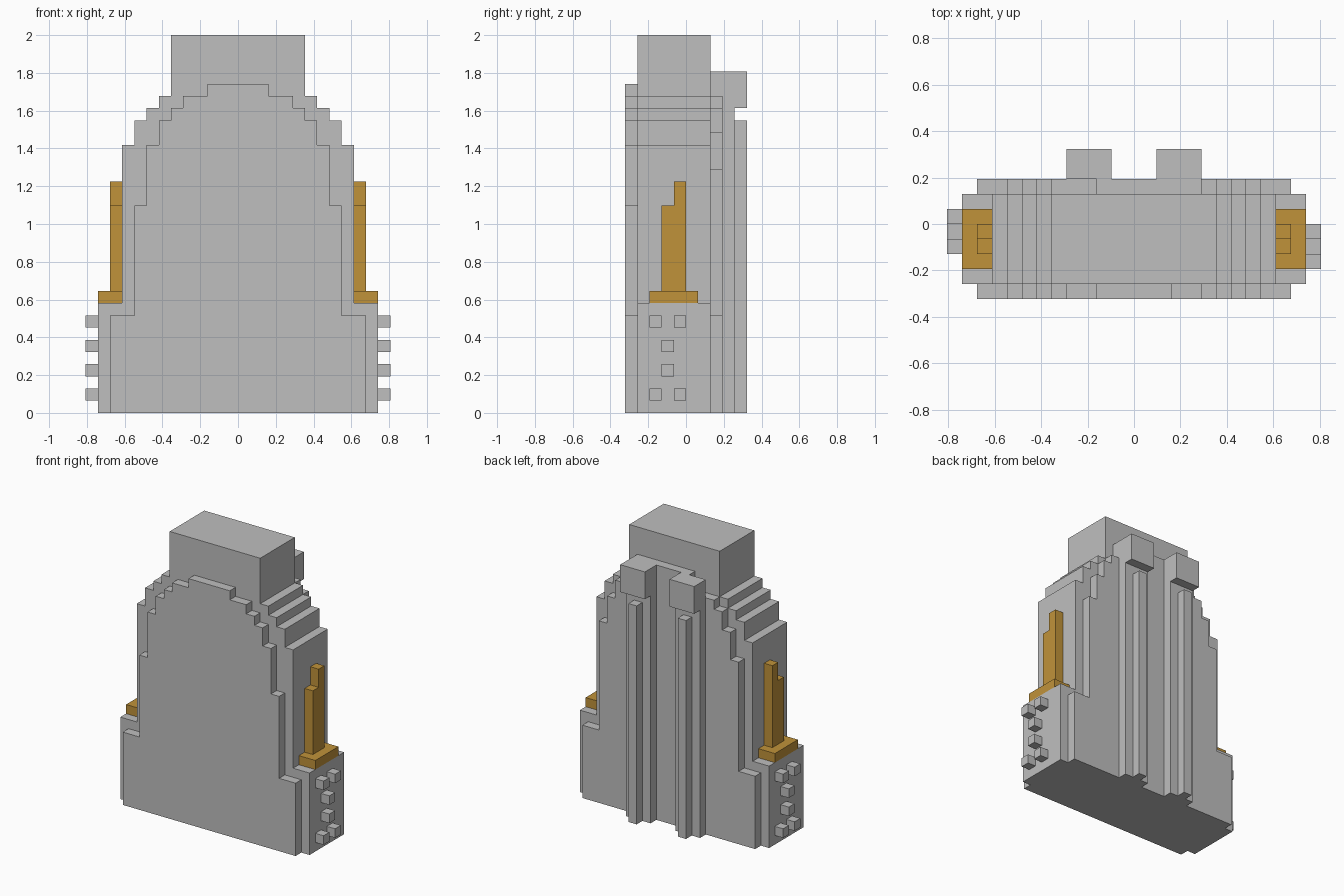
import bpy
import bmesh

U = 2 / 31  # one block unit

cube = bpy.data.objects.get("Cube")
if cube:
    bpy.data.objects.remove(cube, do_unlink=True)


def material(name, rgb):
    m = bpy.data.materials.new(name)
    m.use_nodes = True
    m.diffuse_color = (*rgb, 1)
    m.node_tree.nodes["Principled BSDF"].inputs["Base Color"].default_value = (*rgb, 1)
    return m


stone = material("stone grey", (0.52, 0.52, 0.52))
gold = material("gold", (0.53, 0.29, 0.042))


def prism(name, outline, start, offset, mat):
    """Extrude a flat outline (block units) by an offset vector."""
    bm = bmesh.new()
    face = bm.faces.new([bm.verts.new(start(a, b)) for a, b in outline])
    ext = bmesh.ops.extrude_face_region(bm, geom=[face])
    moved = [v for v in ext["geom"] if isinstance(v, bmesh.types.BMVert)]
    bmesh.ops.translate(bm, verts=moved, vec=offset)
    bmesh.ops.recalc_face_normals(bm, faces=bm.faces)
    bmesh.ops.scale(bm, verts=bm.verts, vec=(U, U, U))
    mesh = bpy.data.meshes.new(name)
    bm.to_mesh(mesh)
    bm.free()
    mesh.materials.append(mat)
    obj = bpy.data.objects.new(name, mesh)
    bpy.context.collection.objects.link(obj)
    return obj


def stepped_slab(name, tiers, y0, y1):
    """Symmetric stepped outline; tiers are (half width, top height)."""
    right, z = [], 0
    for half, top in tiers:
        right += [(half, z), (half, top)]
        z = top
    outline = right + [(-x, h) for x, h in reversed(right)]
    prism(name, outline, lambda a, b: (a, y0, b), (0, y1 - y0, 0), stone)


def box(name, x, y, z, mat=stone):
    outline = [(x[0], y[0]), (x[1], y[0]), (x[1], y[1]), (x[0], y[1])]
    prism(name, outline, lambda a, b: (a, b, z[0]), (0, 0, z[1] - z[0]), mat)


# Main body layers
stepped_slab("core_body", [(11.5, 9), (9.5, 22), (8.5, 24), (7.5, 25), (6.5, 26), (5.5, 31)], -4, 2)
stepped_slab("front_panel", [(10.5, 8), (8.5, 17), (7.5, 22), (6.5, 24), (5.5, 25), (4.5, 26), (2.5, 27)], -5, -4)
stepped_slab("back_panel", [(10.5, 8), (8.5, 20), (7.5, 23), (6.5, 25), (5.5, 26)], 2, 3)
box("back_bridge", (-2.5, 4.5), (2, 3), (26, 28))

for side, s in (("left", 1), ("right", -1)):
    def span(a, b):
        return tuple(sorted((s * a, s * b)))

    # Back pillars with a centre ridge and a cap block
    box(side + "_pillar", span(1.5, 4.5), (3, 4), (0, 25))
    box(side + "_pillar_ridge", span(2.5, 3.5), (4, 5), (0, 24))
    box(side + "_pillar_cap", span(1.5, 4.5), (3, 5), (25, 28))

    # Gold shoulder ornament: base and stepped post
    box(side + "_gold_base", span(9.5, 11.5), (-3, 1), (9, 10), gold)
    post = [(-2, 10), (0, 10), (0, 19), (-1, 19), (-1, 17), (-2, 17)]
    prism(side + "_gold_post", post, lambda a, b: (s * 9.5, a, b), (s, 0, 0), gold)

    # Side studs, set one block further back on the right
    shift = 0 if s > 0 else 1
    studs = [(-3, 1), (-1, 1), (-2, 3), (-2, 5), (-3, 7), (-1, 7)]
    for i, (y, z) in enumerate(studs):
        y += shift
        box(f"{side}_stud_{i + 1}", span(11.5, 12.5), (y, y + 1), (z, z + 1))
